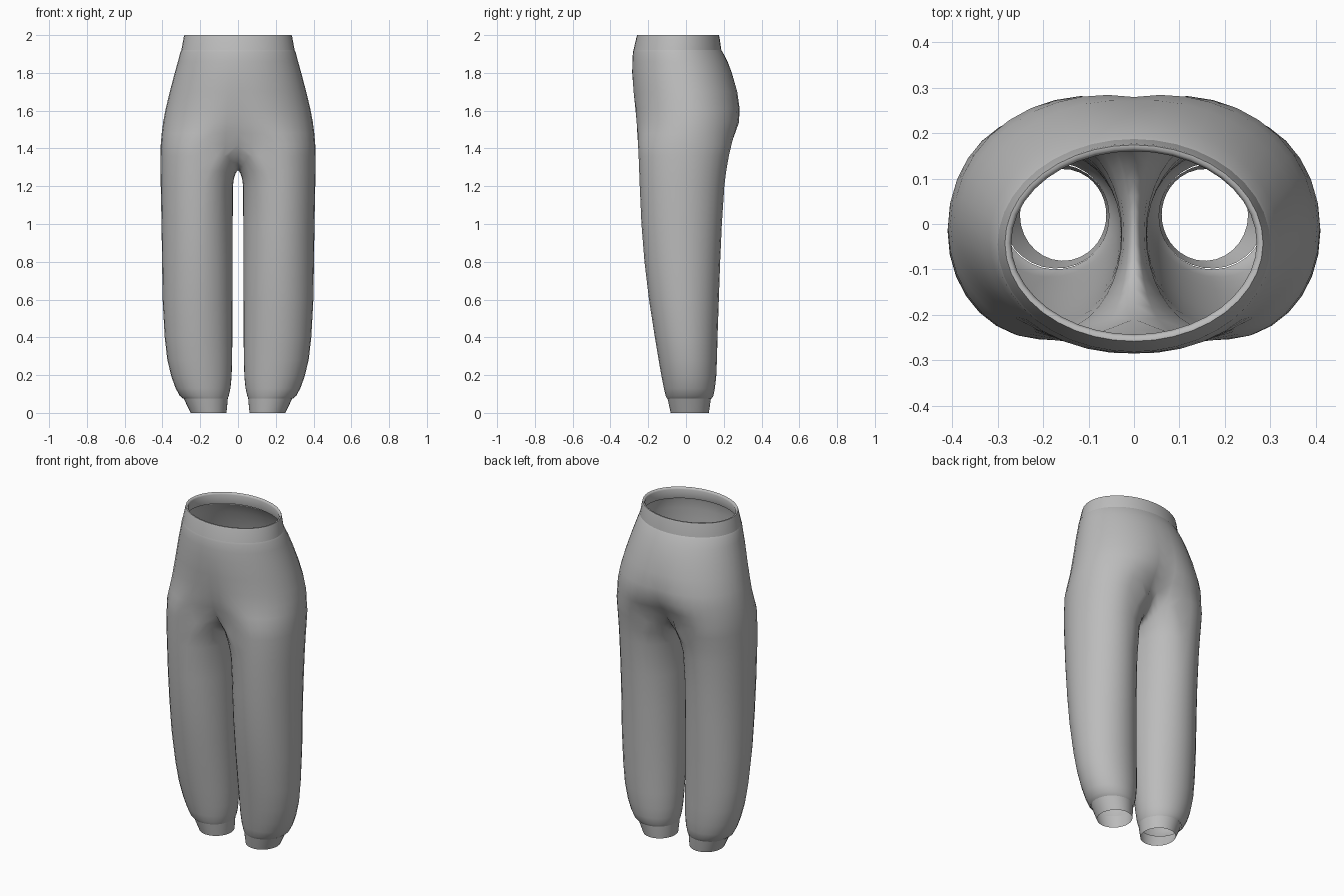
import bpy, bmesh, math

if "Cube" in bpy.data.objects:
    bpy.data.objects.remove(bpy.data.objects["Cube"])

OUT, INN = 20, 12            # segments around the outside and inside of a leg
SPREAD = 35                  # how far past centre the leg's outer arc wraps

fabric = bpy.data.materials.new("grey fabric")
fabric.diffuse_color = (0.5, 0.5, 0.5, 1)
fabric.use_nodes = True
fabric.node_tree.nodes["Principled BSDF"].inputs["Base Color"].default_value = fabric.diffuse_color


def torso_row(z, front, back, outer, w=0.0):
    """Half section from front centre to back centre; w blends it into a leg lobe."""
    a = math.radians(90 + SPREAD * w)
    cx, yc, ry = 0.2 * w, (front + back) / 2, (back - front) / 2
    pts = []
    for i in range(OUT + 1):
        t = -a + 2 * a * i / OUT
        c = math.cos(t)
        r = outer - cx if c >= 0 or w == 0 else cx / abs(math.cos(a))
        x = 0.0 if i in (0, OUT) else cx + r * c
        pts.append((x, yc + ry * math.sin(t), z))
    return pts


def leg_row(z, front, back, outer, inner, dip=0.0, p=1.0):
    """Closed leg section; dip lowers the inside under the crotch."""
    cx, rx = (outer + inner) / 2, (outer - inner) / 2
    yc, ry = (front + back) / 2, (back - front) / 2
    a = 90 + SPREAD
    pts = []
    for i in range(OUT + INN):
        u = (i - OUT) * 2 / INN - 1
        deg = -a + 2 * a * i / OUT if i <= OUT else a + (360 - 2 * a) * (i - OUT) / INN
        c, s = math.cos(math.radians(deg)), math.sin(math.radians(deg))
        if c < 0:
            c = -abs(c) ** p
        drop = dip * (1 - abs(u) ** 2.5) if i > OUT else 0
        pts.append((cx + rx * c, yc + ry * s, z - drop))
    return pts


def crotch_seam(arc):
    """Curve on the centre plane from back to front, dipping between the legs."""
    y0, y1, z = arc[0][1], arc[-1][1], arc[0][2]
    pts = []
    for j in range(1, INN):
        u = 2 * j / INN - 1
        pts.append((0, y1 + (y0 - y1) * j / INN, z - 0.135 * (1 - abs(u) ** 2.5)))
    return pts


def build(name, rows, angle=40):
    """Skin rows from top to bottom, then mirror to the other side."""
    bm = bmesh.new()
    rings = [[bm.verts.new(p) for p in row] for row in rows]
    for a, b in zip(rings, rings[1:]):
        n = min(len(a), len(b))
        for i in range(n if n > OUT + 1 else n - 1):
            j = (i + 1) % n
            bm.faces.new((a[i], b[i], b[j], a[j]))
    mesh = bpy.data.meshes.new(name)
    bm.to_mesh(mesh)
    bm.free()
    mesh.materials.append(fabric)
    ob = bpy.data.objects.new(name, mesh)
    bpy.context.collection.objects.link(ob)
    mod = ob.modifiers.new("mirror", 'MIRROR')
    mod.use_axis[0] = True
    mod.merge_threshold = 0.001
    bpy.ops.object.select_all(action='DESELECT')
    ob.select_set(True)
    bpy.context.view_layer.objects.active = ob
    bpy.ops.object.shade_smooth_by_angle(angle=math.radians(angle))


# Hips and legs: z, front, back, outer width, blend towards leg
torso = [torso_row(*r) for r in (
    (1.92, -0.278, 0.187, 0.300),
    (1.91, -0.281, 0.194, 0.305),
    (1.86, -0.284, 0.220, 0.318, 0.02),
    (1.80, -0.285, 0.243, 0.335, 0.06),
    (1.70, -0.278, 0.272, 0.361, 0.15),
    (1.61, -0.268, 0.284, 0.383, 0.30),
    (1.54, -0.262, 0.282, 0.396, 0.48),
    (1.48, -0.258, 0.260, 0.404, 0.72),
    (1.42, -0.254, 0.241, 0.409, 1.0))]
torso[-1] += crotch_seam(torso[-1])

# z, front, back, outer, inner, crotch dip, inner fullness
legs = [leg_row(*r) for r in (
    (1.36, -0.251, 0.227, 0.410, 0.012, 0.09, 0.4),
    (1.28, -0.248, 0.213, 0.410, 0.022, 0.04, 0.65),
    (1.20, -0.245, 0.203, 0.409, 0.027, 0.0, 0.85),
    (1.00, -0.236, 0.190, 0.405, 0.028),
    (0.80, -0.220, 0.181, 0.402, 0.028),
    (0.60, -0.196, 0.174, 0.399, 0.029),
    (0.40, -0.165, 0.167, 0.388, 0.030),
    (0.28, -0.145, 0.164, 0.374, 0.031),
    (0.19, -0.129, 0.160, 0.352, 0.034),
    (0.13, -0.117, 0.153, 0.330, 0.040),
    (0.09, -0.108, 0.145, 0.308, 0.049),
    (0.075, -0.100, 0.135, 0.290, 0.055))]
build("trousers", torso + legs, 60)

# Waistband, folded over into the inside
build("waistband", [torso_row(*r) for r in (
    (1.93, -0.258, 0.172, 0.281),
    (1.99, -0.243, 0.160, 0.270),
    (2.00, -0.250, 0.166, 0.276),
    (2.00, -0.258, 0.174, 0.284),
    (1.99, -0.262, 0.177, 0.287),
    (1.92, -0.278, 0.187, 0.300))][::1], 60)

# Ankle cuffs
build("ankle_cuffs", [leg_row(*r) for r in (
    (0.078, -0.098, 0.132, 0.288, 0.054),
    (0.04, -0.090, 0.127, 0.270, 0.057),
    (0.00, -0.081, 0.121, 0.251, 0.061))])
